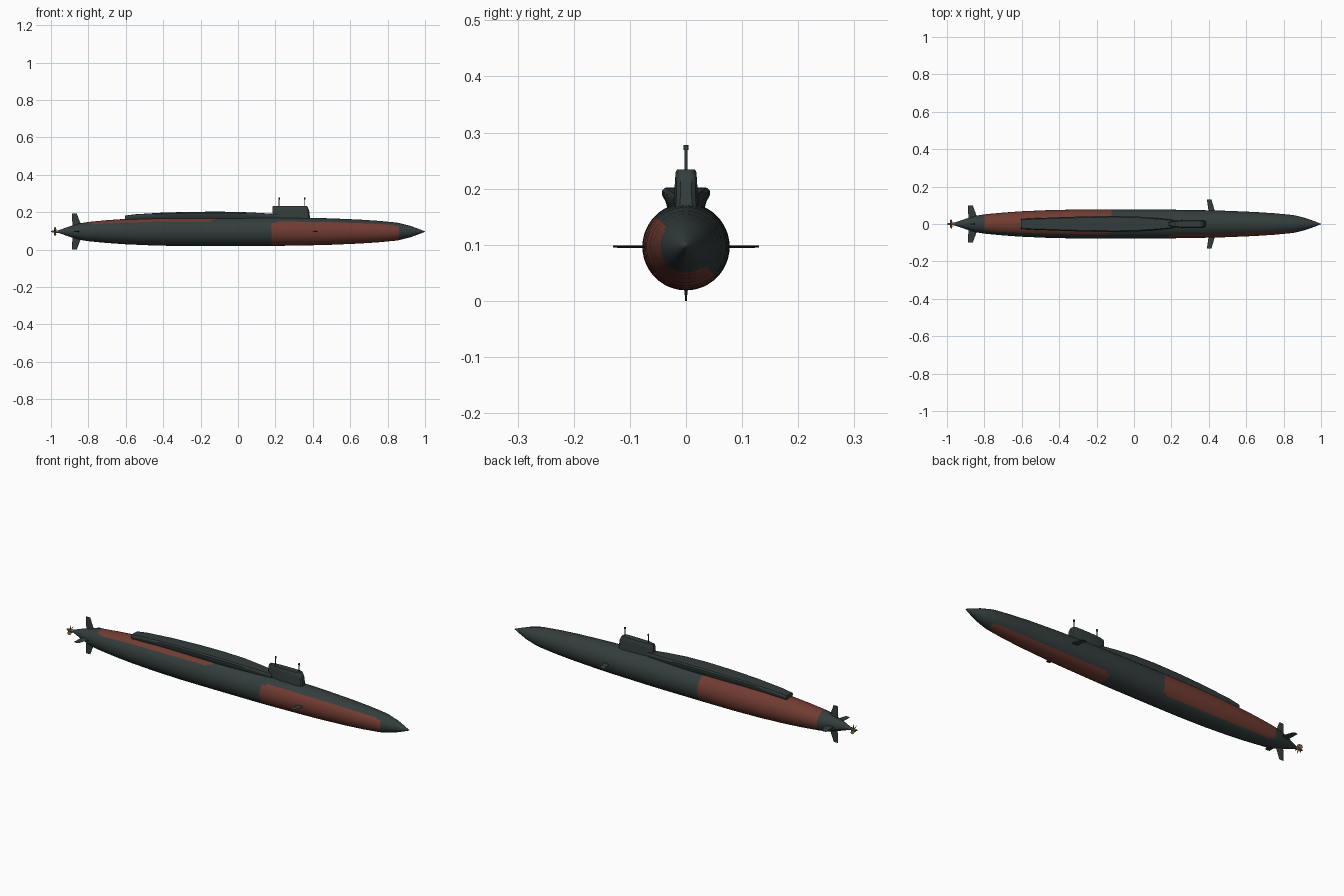
import bpy, bmesh, math
from mathutils import Matrix, Vector

if "Cube" in bpy.data.objects:
    bpy.data.objects.remove(bpy.data.objects["Cube"])

CZ = 0.0965  # height of the hull axis


def material(name, rgb):
    m = bpy.data.materials.new(name)
    m.diffuse_color = (*rgb, 1)
    m.use_nodes = True
    m.node_tree.nodes["Principled BSDF"].inputs["Base Color"].default_value = m.diffuse_color
    return m


GREY = material("dark_green_grey", (0.033, 0.047, 0.046))
RED = material("rust_red", (0.165, 0.045, 0.032))
BRONZE = material("bronze", (0.2, 0.125, 0.06))


def finish(name, bm, mats, angle=35):
    bmesh.ops.recalc_face_normals(bm, faces=bm.faces)
    me = bpy.data.meshes.new(name)
    bm.to_mesh(me)
    bm.free()
    for m in mats:
        me.materials.append(m)
    ob = bpy.data.objects.new(name, me)
    bpy.context.collection.objects.link(ob)
    bpy.ops.object.select_all(action='DESELECT')
    bpy.context.view_layer.objects.active = ob
    ob.select_set(True)
    bpy.ops.object.shade_smooth_by_angle(angle=math.radians(angle))
    return ob


def loft(bm, rings):
    """Join closed rings of points with quads and cap both ends."""
    vs = [[bm.verts.new(p) for p in r] for r in rings]
    n = len(vs[0])
    for a, b in zip(vs, vs[1:]):
        for i in range(n):
            j = (i + 1) % n
            bm.faces.new((a[i], a[j], b[j], b[i]))
    bm.faces.new(vs[0])
    bm.faces.new(vs[-1])


def circle(x, r, n, z=CZ):
    return [(x, r * math.cos(2 * math.pi * i / n), z + r * math.sin(2 * math.pi * i / n))
            for i in range(n)]


# Hull: lathed profile with two opposed red half-shell panels
profile = [(-.96, .007), (-.9, .028), (-.84, .045), (-.8, .0515), (-.775, .054), (-.7, .061),
           (-.6, .068), (-.45, .0745), (-.3, .0775), (-.145, .0778), (-.12, .0778), (.08, .0775),
           (.18, .0768), (.205, .0765), (.3, .075), (.4, .0732), (.5, .0705), (.65, .064),
           (.75, .0575), (.835, .0495), (.86, .046), (.92, .031), (.97, .013), (1.0, .001)]
bm = bmesh.new()
loft(bm, [circle(x, r, 48) for x, r in profile])
for f in bm.faces:
    c = f.calc_center_median()
    ang = math.degrees(math.atan2(c.z - CZ, c.y))
    for x0, x1, mid in ((-.8, -.12, 45), (.18, .86, 225)):
        if x0 < c.x < x1:
            off = abs((ang - mid + 180) % 360 - 180)
            corner = min(c.x - x0, x1 - c.x) < .02
            if off < (82.5 if corner else 90):
                f.material_index = 1
finish("hull", bm, [GREY, RED])

# Raised casing behind the sail
bm = bmesh.new()
rings = []
for x, w, top in ((-.605, .026, .182), (-.55, .03, .189), (-.4, .036, .198), (-.25, .041, .202),
                  (-.1, .043, .203), (.02, .04, .201), (.12, .032, .196), (.21, .022, .19)):
    half = [(.7 * w, .155), (.85 * w, top - .026), (w, top - .014), (w, top - .007), (.85 * w, top - .001)]
    pts = half + [(0, top)] + [(-y, z) for y, z in reversed(half)]
    rings.append([(x, y, z) for y, z in pts])
loft(bm, rings)
finish("missile_casing", bm, [GREY])

# Sail: outline lofted upward with slight taper at the leading edge
bm = bmesh.new()
rings = []
for z, x0, x1, w in ((.155, .182, .387, .021), (.21, .184, .38, .020), (.229, .185, .372, .0185),
                     (.234, .188, .368, .016)):
    side = [(x0, .4 * w), (x0 + .03, .85 * w), (x0 + .08, w), (x1 - .02, w), (x1 - .006, .85 * w), (x1, .5 * w)]
    rings.append([(x, y, z) for x, y in side + [(x, -y) for x, y in reversed(side)]])
loft(bm, rings)
finish("sail", bm, [GREY])

# Masts with small heads
for name, x in (("aft_mast", .22), ("fore_mast", .357)):
    bm = bmesh.new()
    for r, z0, z1 in ((.0025, .225, .276), (.0045, .269, .278)):
        bmesh.ops.create_cone(bm, cap_ends=True, segments=12, radius1=r, radius2=r, depth=z1 - z0,
                              matrix=Matrix.Translation((x, 0, (z0 + z1) / 2)))
    finish(name, bm, [GREY])


# Fins: tapered blades rotated about the hull axis
def fin(name, angle, root, tip, t):
    """root and tip are (radius, trailing x, leading x)."""
    bm = bmesh.new()
    rings = []
    for (r, x0, x1), th in ((root, t), (tip, t * .7)):
        m = x0 + .6 * (x1 - x0)
        rings.append([(x0, 0, r), (m, th / 2, r), (x1, 0, r), (m, -th / 2, r)])
    loft(bm, rings)
    bm.transform(Matrix.Translation((0, 0, CZ)) @ Matrix.Rotation(math.radians(angle), 4, 'X'))
    finish(name, bm, [GREY], 20)


for name, a, reach in (("upper_rudder", 0, CZ), ("lower_rudder", 180, CZ),
                       ("left_stern_plane", 90, .1), ("right_stern_plane", -90, .1)):
    fin(name, a, (.025, -.885, -.835), (reach, -.888, -.862), .006)
for name, a in (("left_bow_plane", 90), ("right_bow_plane", -90)):
    fin(name, a, (.06, .4, .435), (.13, .39, .414), .005)

# Propeller: hub with five pitched blades
bm = bmesh.new()
loft(bm, [circle(x, r, 16) for x, r in ((-1.0, .002), (-.992, .005), (-.965, .007), (-.95, .007))])
for k in range(5):
    place = (Matrix.Translation((-.978, 0, CZ)) @ Matrix.Rotation(2 * math.pi * k / 5, 4, 'X'))
    rings = []
    for r, w, pitch in ((.003, .006, 55), (.013, .009, 42), (.021, .0085, 32), (.024, .005, 28)):
        rot = Matrix.Rotation(math.radians(pitch), 4, 'Z')
        rings.append([place @ (rot @ Vector((sx * .0007, sy * w, r)))
                      for sx, sy in ((-1, -1), (1, -1), (1, 1), (-1, 1))])
    loft(bm, rings)
finish("propeller", bm, [BRONZE])
